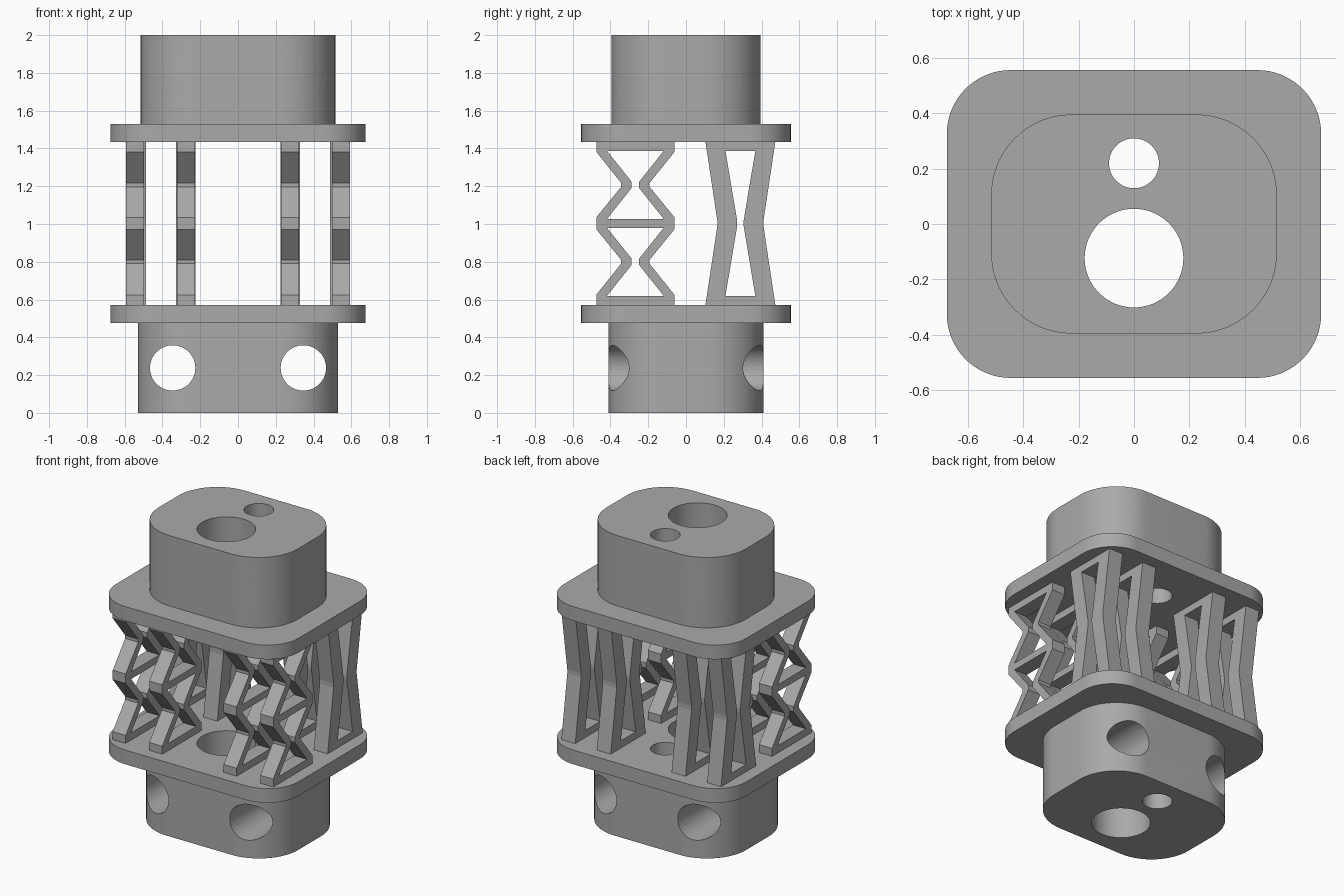
import bpy
import bmesh
import math
from mathutils import Matrix

if "Cube" in bpy.data.objects:
    bpy.data.objects.remove(bpy.data.objects["Cube"])

grey = bpy.data.materials.new("plain grey")
grey.use_nodes = True
GREY = (0.40, 0.40, 0.40, 1)
grey.diffuse_color = GREY
grey.node_tree.nodes["Principled BSDF"].inputs["Base Color"].default_value = GREY

# Matrix that turns profile (u, v, depth) into (y, z, x)
SIDEWAYS = Matrix(((0, 0, 1, 0), (1, 0, 0, 0), (0, 1, 0, 0), (0, 0, 0, 1)))
# Profile (u, v, depth) into (x, z, y), for holes running front to back
FRONTWARD = Matrix(((1, 0, 0, 0), (0, 0, 1, 0), (0, 1, 0, 0), (0, 0, 0, 1)))


def prism(name, points, low, high, turn=Matrix()):
    """Extrude a flat profile between two depths."""
    bm = bmesh.new()
    face = bm.faces.new([bm.verts.new((u, v, low)) for u, v in points])
    top = bmesh.ops.extrude_face_region(bm, geom=[face])["geom"]
    verts = [g for g in top if isinstance(g, bmesh.types.BMVert)]
    bmesh.ops.translate(bm, verts=verts, vec=(0, 0, high - low))
    bm.transform(turn)
    bmesh.ops.recalc_face_normals(bm, faces=bm.faces)
    mesh = bpy.data.meshes.new(name)
    bm.to_mesh(mesh)
    bm.free()
    mesh.materials.append(grey)
    obj = bpy.data.objects.new(name, mesh)
    bpy.context.collection.objects.link(obj)
    return obj


def cut(obj, cutters):
    """Subtract the cutters, then delete them."""
    bpy.context.view_layer.objects.active = obj
    for cutter in cutters:
        mod = obj.modifiers.new("cut", 'BOOLEAN')
        mod.operation = 'DIFFERENCE'
        mod.solver = 'EXACT'
        mod.object = cutter
        bpy.ops.object.modifier_apply(modifier=mod.name)
        bpy.data.objects.remove(cutter)


def smooth(obj):
    bpy.ops.object.select_all(action='DESELECT')
    obj.select_set(True)
    bpy.context.view_layer.objects.active = obj
    bpy.ops.object.shade_smooth_by_angle(angle=math.radians(30))


def circle(u, v, r, n=64):
    return [(u + r * math.cos(math.tau * i / n), v + r * math.sin(math.tau * i / n))
            for i in range(n)]


def rounded_rect(hx, hy, r, n=16):
    points = []
    for k, (sx, sy) in enumerate([(1, 1), (-1, 1), (-1, -1), (1, -1)]):
        for i in range(n + 1):
            a = math.pi / 2 * (k + i / n)
            points.append((sx * (hx - r) + r * math.cos(a), sy * (hy - r) + r * math.sin(a)))
    return points


def symmetric(centre, half_widths):
    """Closed outline from (half width, height) pairs about a centre line."""
    right = [(centre + w, z) for w, z in half_widths]
    left = [(centre - w, z) for w, z in reversed(half_widths)]
    return right + left


def bore(obj):
    """The large and small vertical holes."""
    cut(obj, [prism("large_bore", circle(0, -0.123, 0.178), -1, 3),
              prism("small_bore", circle(0, 0.219, 0.09), -1, 3)])


# End blocks with two vertical and two front-to-back holes
for name, hx, hy, low, high, hole_z in [("lower_block", 0.53, 0.41, 0, 0.477, 0.238),
                                        ("upper_block", 0.515, 0.395, 1.53, 2, 1.77)]:
    block = prism(name, rounded_rect(hx, hy, 0.29), low, high)
    bore(block)
    cut(block, [prism("cross_hole", circle(s * 0.346, hole_z, 0.12), -1, 1, FRONTWARD)
                for s in (-1, 1)])
    smooth(block)

# Flange plates
PLATE_LOW, PLATE_HIGH = 0.572, 1.435
for name, low, high in [("lower_plate", 0.477, PLATE_LOW), ("upper_plate", PLATE_HIGH, 1.53)]:
    plate = prism(name, rounded_rect(0.675, 0.555, 0.23), low, high)
    bore(plate)
    smooth(plate)

# Front lattice springs: two stacked hourglass cells
FRONT_Y, BACK_Y = -0.268, 0.288
front_outline = symmetric(FRONT_Y, [
    (0.207, PLATE_LOW), (0.207, 0.625), (0.075, 0.79), (0.075, 0.81), (0.207, 0.972),
    (0.207, 1.035), (0.075, 1.197), (0.075, 1.217), (0.207, 1.382), (0.207, PLATE_HIGH)])


def front_void(low, high):
    mid = (low + high) / 2
    return symmetric(FRONT_Y, [(0.15, low), (0.02, mid - 0.017),
                               (0.02, mid + 0.017), (0.15, high)])


# Back springs: one tall hourglass
back_outline = symmetric(BACK_Y, [(0.185, PLATE_LOW), (0.122, 0.99),
                                  (0.122, 1.017), (0.185, PLATE_HIGH)])
back_void = symmetric(BACK_Y, [(0.079, 0.62), (0.017, 0.99), (0.017, 1.017), (0.079, 1.387)])

for side, sign in (("left", 1), ("right", -1)):
    for place, x in (("inner", 0.275), ("outer", 0.545)):
        a, b = sorted((sign * (x - 0.048), sign * (x + 0.048)))
        spring = prism(f"front_{side}_{place}_spring", front_outline, a, b, SIDEWAYS)
        cut(spring, [prism("void", front_void(*span), -1, 1, SIDEWAYS)
                     for span in ((0.62, 0.98), (1.027, 1.387))])
    for place, low, high in (("inner", 0.225, 0.328), ("outer", 0.487, 0.59)):
        a, b = sorted((sign * low, sign * high))
        spring = prism(f"back_{side}_{place}_spring", back_outline, a, b, SIDEWAYS)
        cut(spring, [prism("void", back_void, -1, 1, SIDEWAYS)])
